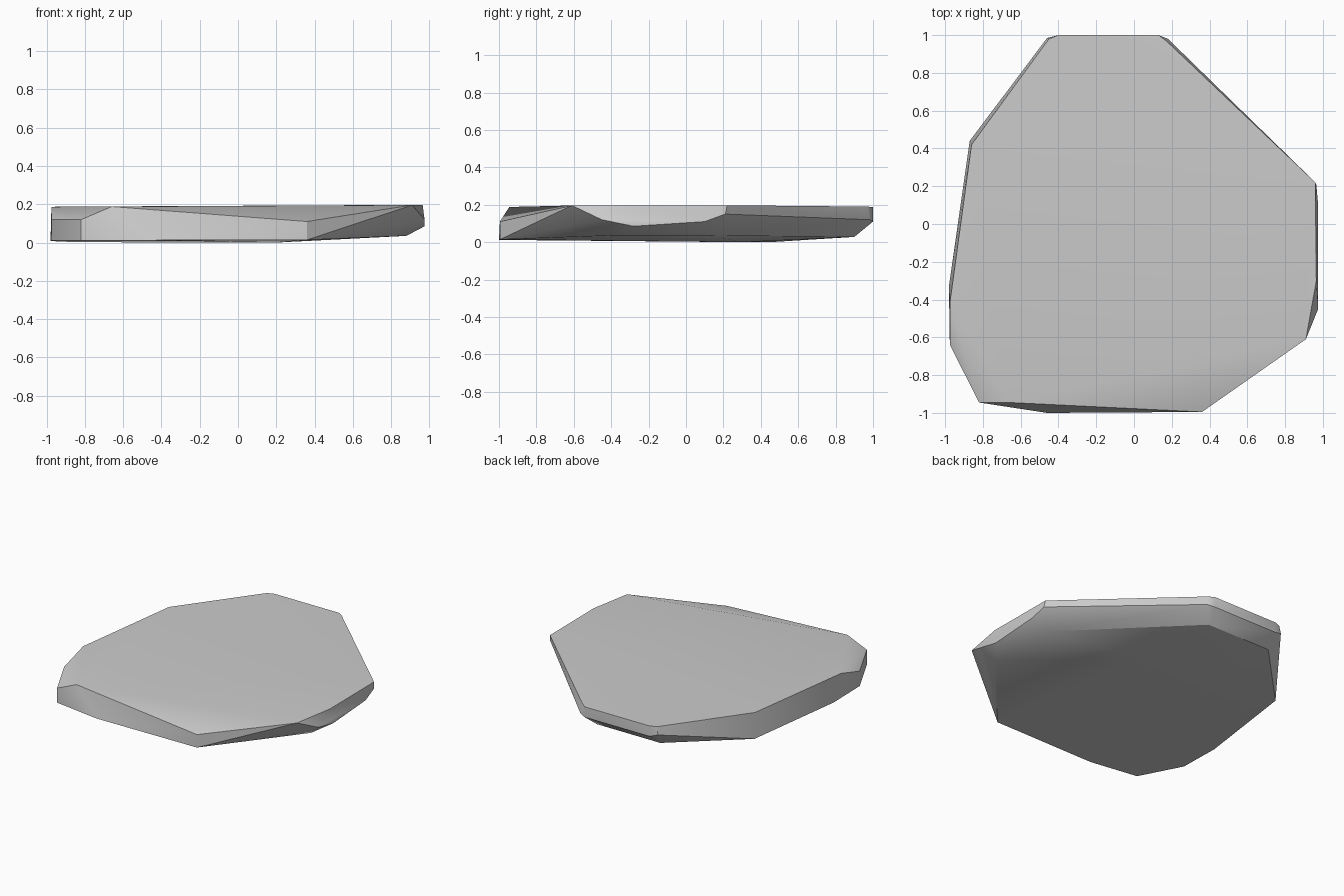
import bpy, bmesh, math

cube = bpy.data.objects.get("Cube")
if cube:
    bpy.data.objects.remove(cube, do_unlink=True)

# Stone colour
stone = bpy.data.materials.new("stone_grey")
stone.use_nodes = True
grey = (0.6, 0.6, 0.6, 1)
stone.diffuse_color = grey
bsdf = stone.node_tree.nodes["Principled BSDF"]
bsdf.inputs["Base Color"].default_value = grey
bsdf.inputs["Roughness"].default_value = 0.9

# Corners of the flat upper face
top_rim = [(-.45, .98, .187), (-.4, 1, .187), (.13, 1, .187), (.17, .97, .19),
           (.96, .22, .197), (.965, -.3, .197), (.91, -.61, .196),
           (-.66, -.945, .188), (-.975, -.42, .187), (-.86, .42, .188)]

# Widest points around the side
side_rim = [(-.46, .985, .13), (-.4, 1, .11), (.13, 1, .11), (.18, .98, .12),
            (.965, .21, .15), (.975, .1, .11), (.975, -.28, .085),
            (.975, -.45, .12), (.36, -.995, .11), (-.82, -.945, .12),
            (-.975, -.64, .12)]

# Corners of the underside
base_rim = [(-.42, .9, .028), (.1, .9, .028), (.86, .13, .035), (.88, -.4, .035),
            (.36, -.995, .014), (-.46, -1, .012), (-.82, -.945, .012),
            (-.975, -.64, .01), (-.98, -.33, .008), (-.87, .44, .003),
            (-.3, .45, 0), (.2, .3, 0)]

# Wrap the corners in one faceted solid
bm = bmesh.new()
for corner in top_rim + side_rim + base_rim:
    bm.verts.new(corner)
hull = bmesh.ops.convex_hull(bm, input=bm.verts)
loose = {g for g in hull["geom_interior"] + hull["geom_unused"]
         if isinstance(g, bmesh.types.BMVert)}
bmesh.ops.delete(bm, geom=list(loose), context="VERTS")
bmesh.ops.dissolve_limit(bm, angle_limit=math.radians(1),
                         verts=bm.verts, edges=bm.edges)
bmesh.ops.recalc_face_normals(bm, faces=bm.faces)

mesh = bpy.data.meshes.new("flat_stone")
bm.to_mesh(mesh)
bm.free()
mesh.materials.append(stone)
slab = bpy.data.objects.new("flat_stone", mesh)
bpy.context.collection.objects.link(slab)

# Soft facets with crisp main edges
bpy.ops.object.select_all(action="DESELECT")
slab.select_set(True)
bpy.context.view_layer.objects.active = slab
bpy.ops.object.shade_smooth_by_angle(angle=math.radians(30))
